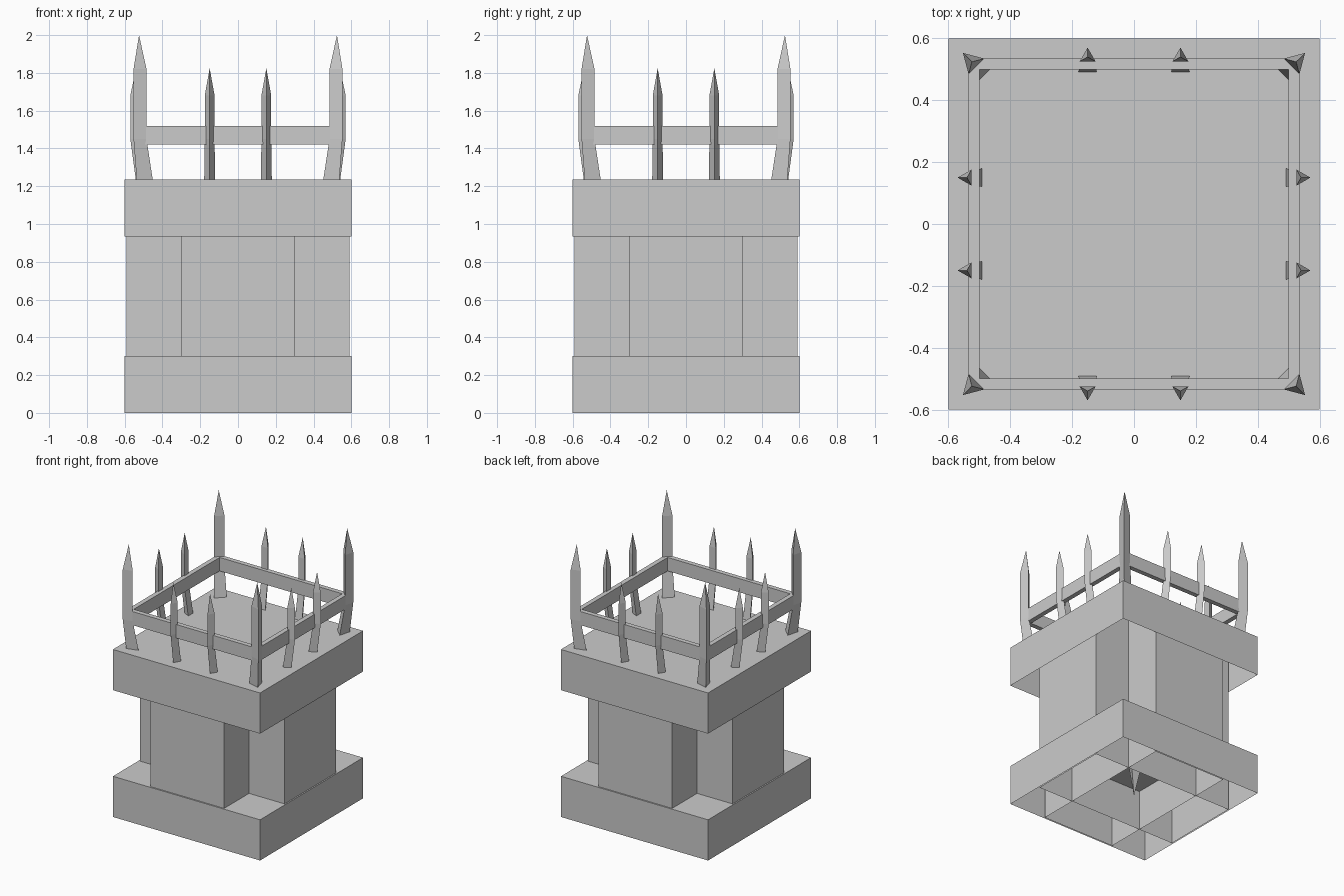
import bpy, bmesh
from math import pi, cos, sin, sqrt

cube = bpy.data.objects.get("Cube")
if cube:
    bpy.data.objects.remove(cube, do_unlink=True)

stone = bpy.data.materials.new("grey_stone")
stone.use_nodes = True
GREY = (0.6, 0.6, 0.6, 1)
stone.diffuse_color = GREY
stone.node_tree.nodes["Principled BSDF"].inputs["Base Color"].default_value = GREY


def polygon(sides, radius, turn, x, y, z):
    """Corner points of a level regular polygon."""
    angles = [turn + 2 * pi * i / sides for i in range(sides)]
    return [(x + radius * cos(a), y + radius * sin(a), z) for a in angles]


def rectangle(hx, hy, z):
    return [(hx, hy, z), (-hx, hy, z), (-hx, -hy, z), (hx, -hy, z)]


def loft(name, rings, cap_bottom=False, cap_top=False, tip=None, closed=False):
    """Skin a stack of rings, with optional caps, a pointed end or a closed loop."""
    bm = bmesh.new()
    loops = [[bm.verts.new(p) for p in ring] for ring in rings]
    n = len(loops[0])
    pairs = list(zip(loops, loops[1:]))
    if closed:
        pairs.append((loops[-1], loops[0]))
    for low, high in pairs:
        for i in range(n):
            j = (i + 1) % n
            bm.faces.new((low[i], low[j], high[j], high[i]))
    if cap_bottom:
        bm.faces.new(loops[0][::-1])
    if cap_top:
        bm.faces.new(loops[-1])
    if tip:
        point = bm.verts.new(tip)
        for i in range(n):
            bm.faces.new((loops[-1][i], loops[-1][(i + 1) % n], point))
    if closed or cap_bottom:
        bmesh.ops.recalc_face_normals(bm, faces=bm.faces)
    mesh = bpy.data.meshes.new(name)
    bm.to_mesh(mesh)
    bm.free()
    mesh.materials.append(stone)
    obj = bpy.data.objects.new(name, mesh)
    bpy.context.collection.objects.link(obj)
    return obj


def open_box(name, hx, hy, z0, z1):
    """Box with an open underside."""
    loft(name, [rectangle(hx, hy, z0), rectangle(hx, hy, z1)], cap_top=True)


def stake(name, turn, foot, top, foot_r, top_r, z_taper, z_tip):
    """Three-sided stake leaning outward to the rail, then upright to a point."""
    levels = [(foot, foot_r, 1.23), (top, top_r, 1.45), (top, top_r, z_taper)]
    rings = [polygon(3, r, turn, x, y, z) for (x, y), r, z in levels]
    loft(name, rings, cap_bottom=True, tip=(*top, z_tip))


# Hollow slabs and the crossed core between them
open_box("base_slab", 0.6, 0.6, 0, 0.3)
open_box("top_slab", 0.6, 0.6, 0.935, 1.235)
open_box("core_front_to_back", 0.3, 0.59, 0, 1.2)
open_box("core_side_to_side", 0.59, 0.3, 0, 1.2)

# Small point hanging inside the base
loft("hanging_point", [polygon(3, 0.06, -pi / 2, 0, 0, 0.3)], cap_bottom=True, tip=(0, 0, 0.02))

# Square rail
frame = [(0.535, 1.42), (0.535, 1.52), (0.5, 1.52), (0.5, 1.42)]
loft("rail", [rectangle(h, h, z) for h, z in frame], closed=True)

# Stakes on all four sides and corners
for side in range(4):
    a = side * pi / 2
    ca, sa = cos(a), sin(a)

    def place(out, along):
        return (out * ca - along * sa, out * sa + along * ca)

    for along in (-0.15, 0.15):
        stake("side_stake", a, place(0.507, along), place(0.54, along),
              0.0335, 0.03, 1.68, 1.825)
    stake("corner_stake", a + pi / 4, place(0.5, 0.5), place(0.524, 0.524),
          0.051, 0.041, 1.82, 2.0)
